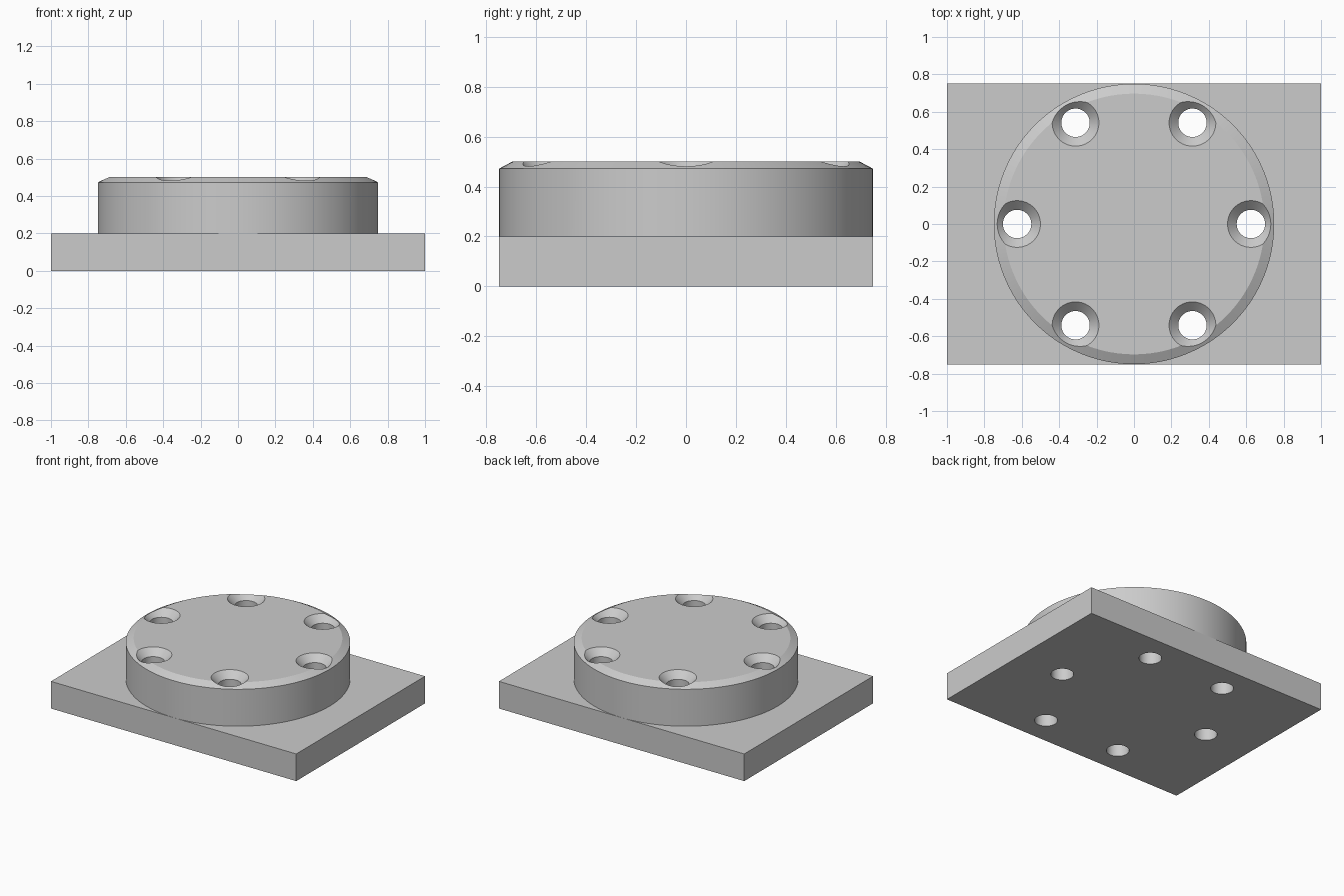
import bpy, bmesh, math
from mathutils import Matrix

if "Cube" in bpy.data.objects:
    bpy.data.objects.remove(bpy.data.objects["Cube"])

grey = bpy.data.materials.new("light grey")
grey.diffuse_color = (0.6, 0.6, 0.6, 1)
grey.use_nodes = True
grey.node_tree.nodes["Principled BSDF"].inputs["Base Color"].default_value = grey.diffuse_color


def make(name, bm):
    bmesh.ops.recalc_face_normals(bm, faces=bm.faces[:])
    me = bpy.data.meshes.new(name)
    bm.to_mesh(me)
    bm.free()
    me.materials.append(grey)
    ob = bpy.data.objects.new(name, me)
    bpy.context.collection.objects.link(ob)
    return ob


def lathe(bm, profile, n, cx=0, cy=0):
    """Closed solid of revolution from (radius, z) pairs."""
    rings = [[bm.verts.new((cx + r * math.cos(2 * math.pi * (i + .5) / n),
                            cy + r * math.sin(2 * math.pi * (i + .5) / n), z))
              for i in range(n)] for r, z in profile]
    for a, b in zip(rings, rings[1:]):
        for i in range(n):
            j = (i + 1) % n
            bm.faces.new((a[i], a[j], b[j], b[i]))
    bm.faces.new(rings[0])
    bm.faces.new(rings[-1])


# rectangular base plate
bm = bmesh.new()
bmesh.ops.create_cube(bm, size=1, matrix=Matrix.Translation((0, 0, 0.1))
                      @ Matrix.Diagonal((2, 1.5, 0.2, 1)))
flange = make("mounting_flange", bm)

# round boss with chamfered rim, sunk into the plate for a clean union
bm = bmesh.new()
lathe(bm, [(0.7495, 0.1), (0.7495, 0.472), (0.697, 0.5)], 128)
boss = make("boss_helper", bm)

# six countersunk bolt holes
bm = bmesh.new()
for k in range(6):
    a = k * math.pi / 3
    lathe(bm, [(0.076, -0.1), (0.076, 0.451), (0.175, 0.55)], 48,
          0.625 * math.cos(a), 0.625 * math.sin(a))
holes = make("hole_cutters", bm)

bpy.context.view_layer.objects.active = flange
flange.select_set(True)
for helper, op in ((boss, 'UNION'), (holes, 'DIFFERENCE')):
    m = flange.modifiers.new(op.lower(), 'BOOLEAN')
    m.operation, m.object, m.solver = op, helper, 'EXACT'
    bpy.ops.object.modifier_apply(modifier=m.name)
for helper in (boss, holes):
    bpy.data.objects.remove(helper)

# smooth round walls, sharp rims
bpy.ops.object.shade_smooth_by_angle(angle=math.radians(20))
